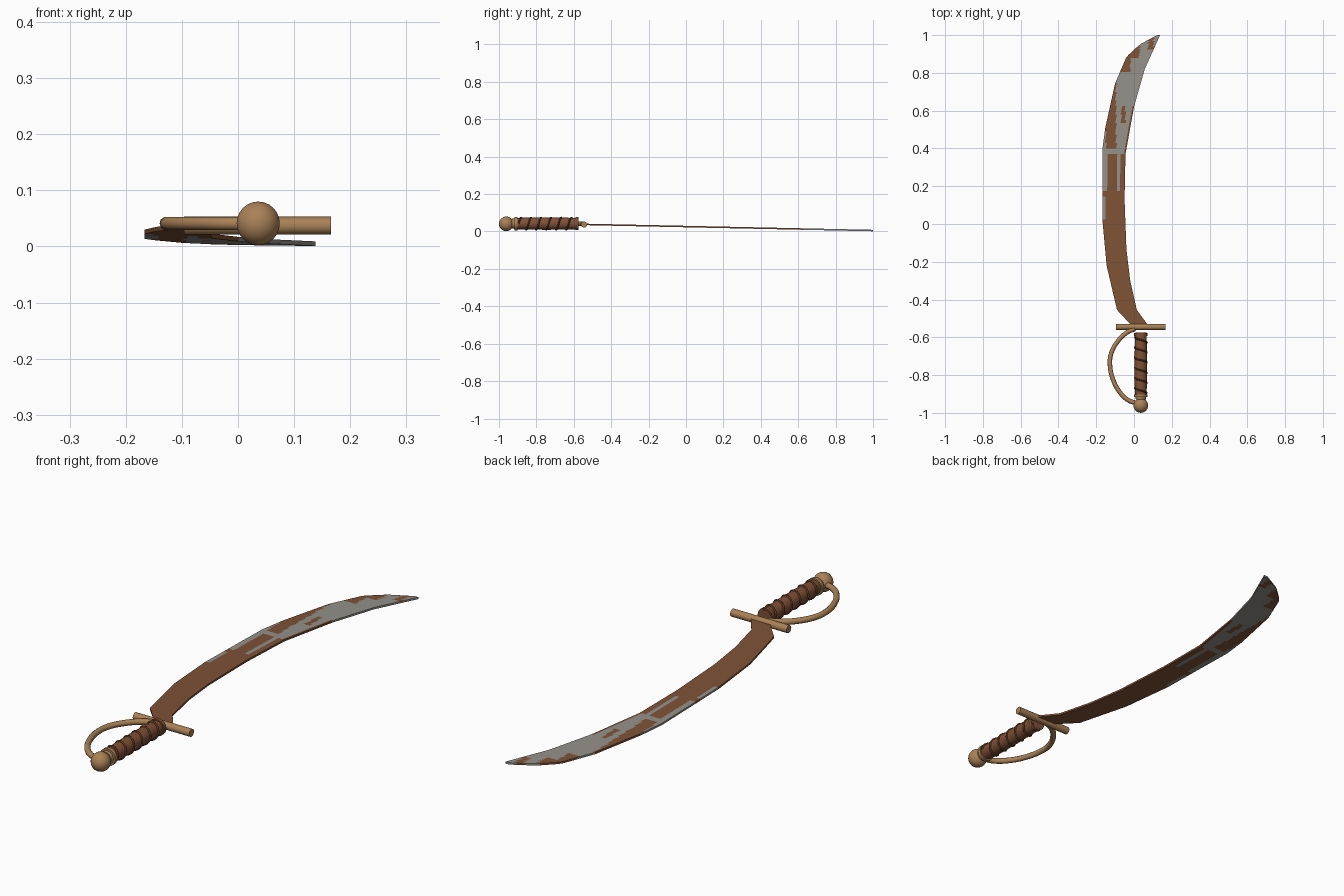
import bpy, bmesh, math
from mathutils import Vector, Matrix

if "Cube" in bpy.data.objects:
    bpy.data.objects.remove(bpy.data.objects["Cube"])


def material(name, rgb):
    m = bpy.data.materials.new(name)
    m.diffuse_color = (*rgb, 1)
    m.use_nodes = True
    m.node_tree.nodes["Principled BSDF"].inputs["Base Color"].default_value = m.diffuse_color
    return m


STEEL = material("worn_steel", (0.30, 0.285, 0.255))
RUST = material("rust_brown", (0.215, 0.085, 0.038))
BRASS = material("aged_brass", (0.40, 0.22, 0.095))
LEATHER = material("grip_leather", (0.21, 0.08, 0.035))
CORD = material("dark_cord", (0.10, 0.037, 0.017))

HX = 0.036                     # x of the hilt axis


def axis_z(y):
    """Height of the slightly tilted sword axis at y."""
    return 0.042 if y < -0.75 else 0.005 + (1 - y) * 0.0213


def add_object(name, bm, mats, smooth=False):
    bmesh.ops.recalc_face_normals(bm, faces=bm.faces[:])
    me = bpy.data.meshes.new(name)
    bm.to_mesh(me)
    bm.free()
    for m in mats:
        me.materials.append(m)
    ob = bpy.data.objects.new(name, me)
    bpy.context.collection.objects.link(ob)
    if smooth:
        bpy.ops.object.select_all(action='DESELECT')
        ob.select_set(True)
        bpy.context.view_layer.objects.active = ob
        bpy.ops.object.shade_smooth_by_angle(angle=math.radians(40))
    return ob


def lathe(name, profile, mat, sides=20):
    """Turn (y, radius) points around the hilt axis."""
    bm = bmesh.new()
    rings = []
    for y, r in profile:
        rings.append([bm.verts.new((HX + r * math.cos(a), y, 0.042 + r * math.sin(a)))
                      for a in (2 * math.pi * i / sides for i in range(sides))])
    for a, b in zip(rings, rings[1:]):
        for i in range(sides):
            j = (i + 1) % sides
            bm.faces.new((a[i], a[j], b[j], b[i]))
    bm.faces.new(rings[0])
    bm.faces.new(rings[-1])
    return add_object(name, bm, [mat], True)


def tube(name, points, radius, mat, kind='POLY', res=3):
    """Round bar along a path."""
    cu = bpy.data.curves.new(name, 'CURVE')
    cu.dimensions = '3D'
    cu.bevel_depth = radius
    cu.bevel_resolution = res
    cu.use_fill_caps = True
    sp = cu.splines.new(kind)
    if kind == 'BEZIER':
        sp.bezier_points.add(len(points) - 1)
        for bp, p in zip(sp.bezier_points, points):
            bp.co = p
            bp.handle_left_type = bp.handle_right_type = 'AUTO'
        sp.resolution_u = 6
    else:
        sp.points.add(len(points) - 1)
        for sp_p, p in zip(sp.points, points):
            sp_p.co = (*p, 1)
    cu.materials.append(mat)
    ob = bpy.data.objects.new(name, cu)
    bpy.context.collection.objects.link(ob)
    return ob


# --- blade: outline as (y, x), filled with a fine grid so rust can be cut by rule
BACK = [(-0.545, -0.01), (-0.53, -0.02), (-0.455, -0.09), (-0.22, -0.145), (0.02, -0.167),
        (0.40, -0.167), (0.51, -0.152), (0.745, -0.10), (0.885, -0.04), (0.95, 0.03), (1.0, 0.122)]
EDGE = [(-0.545, 0.083), (-0.53, 0.07), (-0.455, 0.015), (-0.30, -0.02), (-0.135, -0.04),
        (0.13, -0.05), (0.37, -0.045), (0.62, 0.0), (0.82, 0.057), (1.0, 0.138)]


def lerp(table, y):
    for (y0, x0), (y1, x1) in zip(table, table[1:]):
        if y <= y1:
            return x0 + (x1 - x0) * (y - y0) / (y1 - y0)
    return table[-1][1]


# rust patches on the bright half: x0, x1, y0, y1
PATCHES = [(-0.17, -0.095, 0.52, 0.75), (-0.15, -0.095, 0.40, 0.53), (-0.068, -0.045, 0.53, 0.62),
           (-0.07, -0.02, 0.81, 0.90), (-0.05, 0.03, 0.88, 0.945), (0.075, 0.105, 0.92, 0.985)]
# bright scratches on the rusty half
BARE = [(-0.17, -0.14, 0.17, 0.40), (-0.17, -0.153, 0.02, 0.14), (-0.09, -0.07, 0.18, 0.37)]


def inside(boxes, x, y):
    return any(a <= x <= b and c <= y <= d for a, b, c, d in boxes)


def rusty(x, y):
    if y < 0.37:
        return not inside(BARE, x, y)
    on_edge = y < 0.62 and lerp(EDGE, y) - x < 0.012
    return on_edge or inside(PATCHES, x, y)


bm = bmesh.new()
ROWS, COLS, HALF = 103, 14, 0.004
grids = []
for side in (1, -1):
    grid = []
    for i in range(ROWS + 1):
        y = -0.545 + 1.545 * i / ROWS
        a, b = lerp(BACK, y), lerp(EDGE, y)
        grid.append([bm.verts.new((a + (b - a) * j / COLS, y, axis_z(y) + side * HALF))
                     for j in range(COLS + 1)])
    for i in range(ROWS):
        for j in range(COLS):
            bm.faces.new((grid[i][j], grid[i][j + 1], grid[i + 1][j + 1], grid[i + 1][j]))
    grids.append(grid)
loops = [g[0] + [r[-1] for r in g[1:]] + g[-1][-2::-1] + [r[0] for r in g[-2:0:-1]] for g in grids]
n = len(loops[0])
for i in range(n):
    j = (i + 1) % n
    bm.faces.new((loops[0][i], loops[0][j], loops[1][j], loops[1][i]))
for f in bm.faces:
    c = f.calc_center_median()
    f.material_index = 0 if rusty(c.x, c.y) else 1
add_object("blade", bm, [RUST, STEEL])

# --- cross guard
bm = bmesh.new()
bmesh.ops.create_cone(bm, cap_ends=True, segments=16, radius1=0.016, radius2=0.016, depth=0.262,
                      matrix=Matrix.Translation((0.035, -0.545, 0.037)) @ Matrix.Rotation(math.pi / 2, 4, 'Y'))
add_object("cross_guard", bm, [BRASS], True)

# --- knuckle bow from guard round to pommel
BOW = [(0.005, -0.555), (-0.035, -0.573), (-0.085, -0.62), (-0.122, -0.69), (-0.127, -0.75),
       (-0.112, -0.82), (-0.077, -0.888), (-0.03, -0.933), (0.02, -0.95)]
tube("knuckle_bow", [(x, y, 0.041) for x, y in BOW], 0.012, BRASS, 'BEZIER')

# --- grip, with collars at both ends
lathe("grip", [(-0.905, 0.030), (-0.86, 0.032), (-0.74, 0.033), (-0.60, 0.031), (-0.575, 0.029)], LEATHER)
lathe("front_collar", [(-0.592, 0.030), (-0.592, 0.035), (-0.576, 0.035), (-0.576, 0.02)], LEATHER)
lathe("rear_collar", [(-0.93, 0.026), (-0.917, 0.028), (-0.917, 0.036), (-0.902, 0.036), (-0.902, 0.030)], BRASS)

# --- spiral cord round the grip
TURNS, STEPS = 5.5, 132
cord = []
for i in range(STEPS + 1):
    t = i / STEPS
    a = 2 * math.pi * TURNS * t
    cord.append((HX + 0.0325 * math.cos(a), -0.895 + 0.295 * t, 0.042 + 0.0325 * math.sin(a)))
tube("grip_cord", cord, 0.0045, CORD, res=1)

# --- pommel ball
bm = bmesh.new()
bmesh.ops.create_uvsphere(bm, u_segments=18, v_segments=12, radius=0.039,
                          matrix=Matrix.Translation((HX, -0.961, 0.041)))
add_object("pommel", bm, [BRASS], True)
